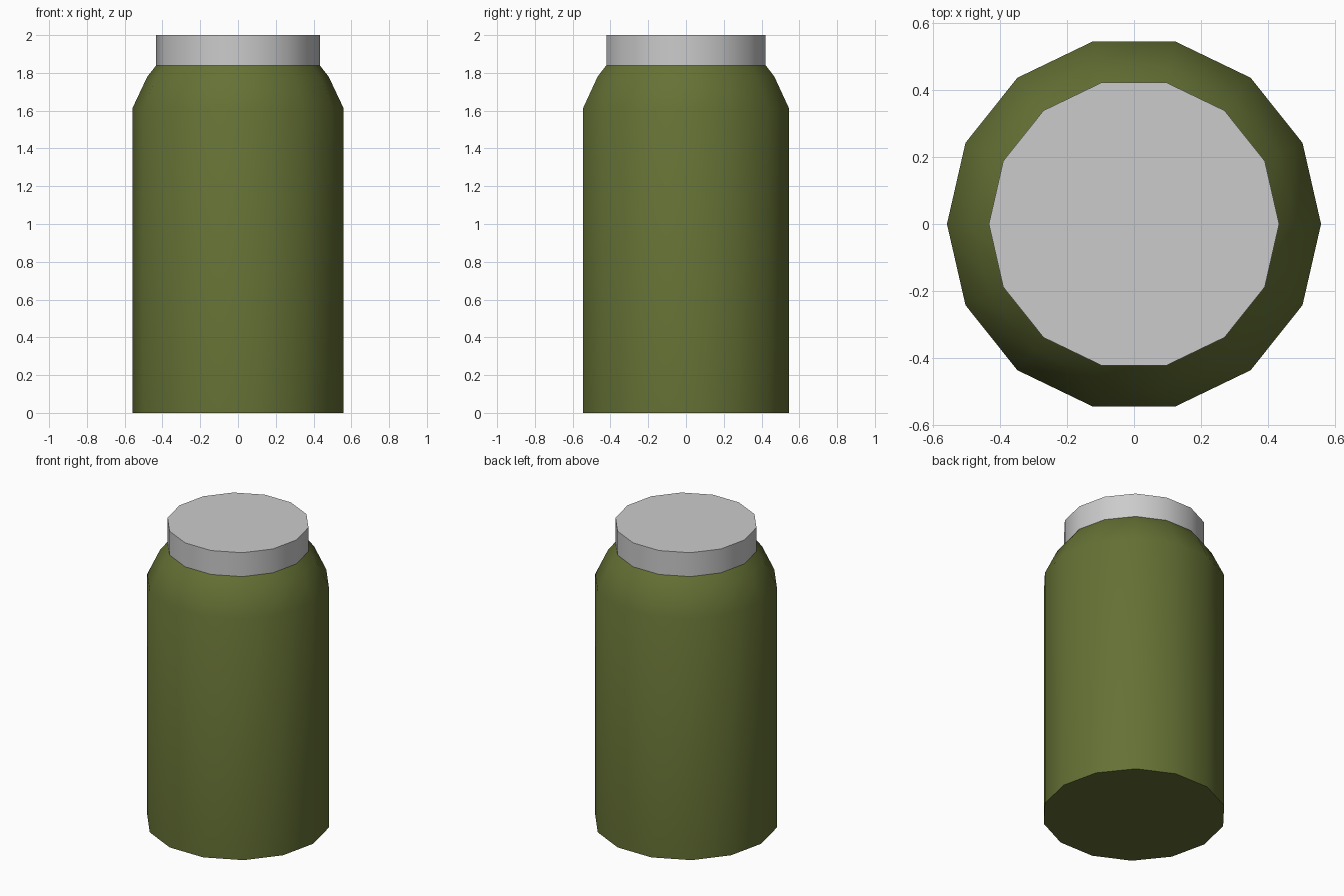
import bpy, bmesh, math

if "Cube" in bpy.data.objects:
    bpy.data.objects.remove(bpy.data.objects["Cube"])

SIDES = 14


def lathe(name, profile, color=None):
    """Closed solid of revolution from (radius, z) points, bottom to top."""
    bm = bmesh.new()
    rings = [[bm.verts.new((r * math.cos(math.tau * i / SIDES),
                            r * math.sin(math.tau * i / SIDES), z))
              for i in range(SIDES)] for r, z in profile]
    for low, high in zip(rings, rings[1:]):
        for i in range(SIDES):
            j = (i + 1) % SIDES
            bm.faces.new((low[i], low[j], high[j], high[i]))
    bm.faces.new(rings[0][::-1])
    bm.faces.new(rings[-1])
    mesh = bpy.data.meshes.new(name)
    bm.to_mesh(mesh)
    bm.free()
    obj = bpy.data.objects.new(name, mesh)
    bpy.context.collection.objects.link(obj)
    if color:
        mat = bpy.data.materials.new(name + "_paint")
        mat.diffuse_color = color
        mat.use_nodes = True
        mat.node_tree.nodes["Principled BSDF"].inputs["Base Color"].default_value = mat.diffuse_color
        mesh.materials.append(mat)
    bpy.ops.object.select_all(action='DESELECT')
    obj.select_set(True)
    bpy.context.view_layer.objects.active = obj
    bpy.ops.object.shade_smooth_by_angle(angle=math.radians(45))
    return obj


# Olive bottle body with sloped shoulder
lathe("bottle_body", [(0.558, 0), (0.558, 1.615), (0.48, 1.78), (0.433, 1.84)],
      (0.13, 0.165, 0.035, 1))

# Flat grey lid
lathe("lid", [(0.433, 1.84), (0.433, 2.0)])
